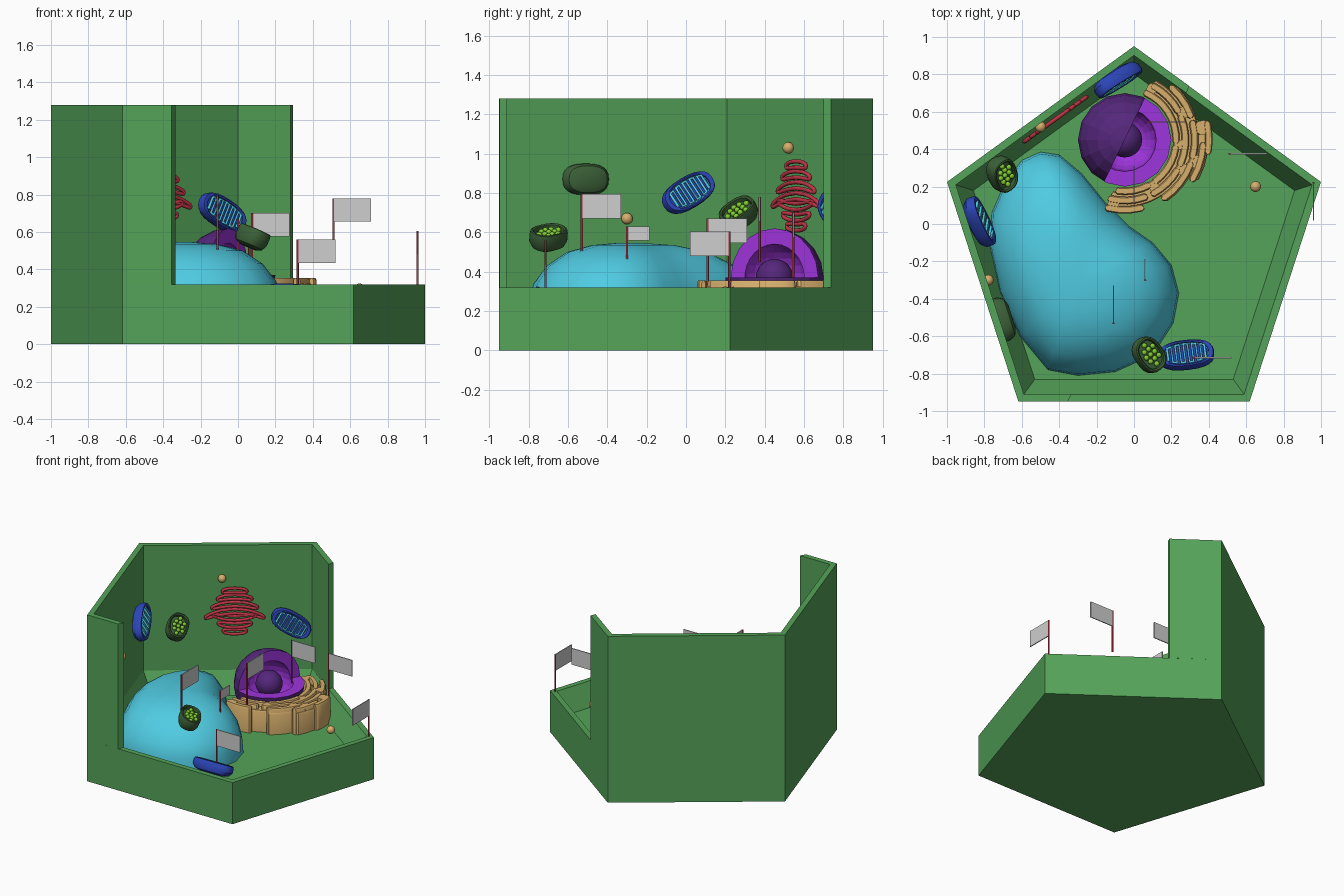
import bpy, bmesh, math
from math import sin, cos, pi, radians
from mathutils import Vector, Matrix

cube = bpy.data.objects.get("Cube")
if cube:
    bpy.data.objects.remove(cube, do_unlink=True)


def material(name, r, g, b):
    m = bpy.data.materials.new(name)
    m.use_nodes = True
    m.diffuse_color = (r, g, b, 1)
    m.node_tree.nodes["Principled BSDF"].inputs["Base Color"].default_value = (r, g, b, 1)
    return m


GREEN = material("wall green", .09, .37, .1)
CYAN = material("water cyan", .08, .6, .76)
PLUM = material("dark purple", .09, .02, .2)
PURPLE = material("bright purple", .34, .035, .72)
TAN = material("tan", .68, .43, .15)
RED = material("red", .52, .035, .06)
MOSS = material("dark green", .045, .12, .04)
LIME = material("lime", .22, .62, .03)
BLUE = material("deep blue", .025, .06, .48)
GREY = material("pale grey", .62, .62, .62)


def finish(name, bm, mats, matrix=None, smooth=True):
    bmesh.ops.recalc_face_normals(bm, faces=bm.faces)
    me = bpy.data.meshes.new(name)
    bm.to_mesh(me)
    bm.free()
    for m in mats:
        me.materials.append(m)
    if smooth:
        me.polygons.foreach_set("use_smooth", [True] * len(me.polygons))
        me.set_sharp_from_angle(angle=radians(35))
    ob = bpy.data.objects.new(name, me)
    bpy.context.collection.objects.link(ob)
    if matrix:
        ob.matrix_world = matrix
    return ob


def loft(name, rings, mats, matrix=None, caps=(True, True), smooth=True, closed=False):
    """Skin a list of closed rings; optionally join the last to the first."""
    bm = bmesh.new()
    loops = [[bm.verts.new(p) for p in ring] for ring in rings]
    pairs = list(zip(loops, loops[1:])) + ([(loops[-1], loops[0])] if closed else [])
    for a, b in pairs:
        for i in range(len(a)):
            j = (i + 1) % len(a)
            bm.faces.new((a[i], a[j], b[j], b[i]))
    if caps[0]:
        bm.faces.new(loops[0])
    if caps[1]:
        bm.faces.new(loops[-1])
    return finish(name, bm, mats, matrix, smooth)


def tube(name, points, radius, mat, matrix, cyclic):
    cu = bpy.data.curves.new(name, "CURVE")
    cu.dimensions = "3D"
    cu.bevel_depth, cu.bevel_resolution = radius, 2
    cu.use_fill_caps = True
    sp = cu.splines.new("POLY")
    sp.points.add(len(points) - 1)
    for p, co in zip(sp.points, points):
        p.co = (*co, 1)
    sp.use_cyclic_u = cyclic
    cu.materials.append(mat)
    ob = bpy.data.objects.new(name, cu)
    ob.matrix_world = matrix
    bpy.context.collection.objects.link(ob)


def frame(center, normal, along):
    z = Vector(normal).normalized()
    x = Vector(along)
    x = (x - z * x.dot(z)).normalized()
    m = Matrix((x, z.cross(x), z)).transposed().to_4x4()
    m.translation = center
    return m


def ball(name, center, r, mat, seg=20, scale=(1, 1, 1), matrix=Matrix(), smooth=True):
    bm = bmesh.new()
    bmesh.ops.create_uvsphere(bm, u_segments=seg, v_segments=seg * 2 // 3, radius=r)
    m = matrix @ Matrix.Translation(center) @ Matrix.Diagonal((*scale, 1))
    return finish(name, bm, [mat], m, smooth)


# Pentagonal tray with sloped inner edge
RIM, TOP, FLOOR = .32, 1.28, .16
R, CY = 1.051, -.1
def pentagon(s, z):
    return [(s * R * cos(radians(90 + 72 * i)), CY + s * R * sin(radians(90 + 72 * i)), z) for i in range(5)]

loft("cell_tray", [pentagon(1, 0), pentagon(1, RIM), pentagon(.953, RIM), pentagon(.859, FLOOR)],
     [GREEN], smooth=False)

# Tall wall round the left and back, ending on a slanted cut
outer, inner = pentagon(1, 0), pentagon(.953, 0)
out_path = [(-.355, -.95), outer[2], outer[1], outer[0], (.295, .738)]
in_path = [(-.335, -.91), inner[2], inner[1], inner[0], (.28, .70)]
wall = [[(*o[:2], RIM), (*o[:2], TOP), (*i[:2], TOP), (*i[:2], RIM)] for o, i in zip(out_path, in_path)]
loft("tall_wall", wall, [GREEN], smooth=False)

# Large vacuole: rounded dome over a hand-shaped outline
outline = [(-.5, .385), (-.6, .34), (-.69, .22), (-.76, .06), (-.77, -.12), (-.72, -.36),
           (-.61, -.6), (-.46, -.78), (-.3, -.81), (-.1, -.79), (.1, -.7), (.21, -.53),
           (.24, -.37), (.2, -.22), (.1, -.1), (-.03, -.01), (-.15, .11), (-.28, .27), (-.4, .37)]
profile = [(1, FLOOR), (.985, .26), (.93, .34), (.8, .43), (.6, .5), (.35, .535), (.12, .545)]
mid = Vector((-.3, -.3))
loft("vacuole", [[(*mid.lerp(Vector(p), s), z) for p in outline] for s, z in profile], [CYAN])

# Nucleus: ball with an open quarter and a hollow core
NC = Vector((-.05, .45, .37))
nucleus = ball("nucleus", NC, .25, PLUM, seg=16, smooth=False)
nucleus.data.materials.append(PURPLE)
bm = bmesh.new()
bmesh.ops.create_cube(bm, size=1, matrix=Matrix.Translation((.5, 0, .5)))
quarter = finish("quarter_cutter", bm, [PURPLE], Matrix.Translation(NC) @ Matrix.Rotation(radians(-26), 4, "Z"), False)
core = ball("core_cutter", NC, .17, PURPLE, smooth=False)
for cutter in (quarter, core):
    mod = nucleus.modifiers.new(cutter.name, "BOOLEAN")
    mod.operation, mod.object, mod.solver = "DIFFERENCE", cutter, "EXACT"
bpy.context.view_layer.update()
bpy.context.view_layer.objects.active = nucleus
for mod in list(nucleus.modifiers):
    bpy.ops.object.modifier_apply(modifier=mod.name)
for cutter in (quarter, core):
    bpy.data.objects.remove(cutter, do_unlink=True)
for f in nucleus.data.polygons:
    f.material_index = 0 if all((nucleus.data.vertices[v].co).length > .235 for v in f.vertices) \
        and f.normal.dot(f.center.normalized()) > .9 else 1
ball("nucleolus", NC, .095, PLUM)


# Folded membrane: rounded arc bars stepping outward round the nucleus
def arc_bar(name, r, a0, a1, width, z0, z1):
    n = max(3, int((a1 - a0) / 8))
    rings = []
    for i in range(-1, n + 2):
        end = i in (-1, n + 1)
        a = radians(a0 + (a1 - a0) * min(max(i, 0), n) / n + (-2 if i < 0 else 2 if i > n else 0))
        w, b = width / 2 * (.5 if end else 1), .012
        sect = [(-w, z0), (w, z0), (w, z1 - b), (w - b / 2, z1), (b / 2 - w, z1), (-w, z1 - b)]
        rings.append([(NC.x + (r + d) * cos(a), NC.y + (r + d) * sin(a), z) for d, z in sect])
    loft(name, rings, [TAN])

bars = [(.275, -98, -62), (.275, -54, -8), (.275, -2, 66), (.325, -104, -70), (.325, -62, -30),
        (.325, -24, 22), (.325, 28, 62), (.375, -104, -76), (.375, -56, -20), (.375, -14, 14),
        (.375, 20, 48), (.42, -30, -4), (.45, -8, 11)]
for k, (r, a0, a1) in enumerate(bars):
    arc_bar(f"membrane_fold_{k + 1}", r, a0, a1, .04, FLOOR, .355)
for k, (r, a0, a1, w) in enumerate([(.32, -102, 62, .08), (.37, -55, 45, .06), (.42, -28, 10, .06)]):
    arc_bar(f"membrane_bed_{k + 1}", r, a0, a1, w, FLOOR, .325)
for k, (r, a) in enumerate([(.3, -58), (.35, -27), (.3, -5), (.35, 25), (.4, -17), (.35, -100), (.3, 62), (.42, 9)]):
    arc_bar(f"membrane_link_{k + 1}", r, a - 3, a + 3, .08, FLOOR, .352)


# Oval organelle bodies: domed back, raised rim, sunken face
def oval(a, b, z, n=24):
    pts = []
    for i in range(n):
        c, s = cos(2 * pi * i / n), sin(2 * pi * i / n)
        pts.append((a * math.copysign(abs(c) ** .8, c), b * math.copysign(abs(s) ** .8, s), z))
    return pts

def pod(name, m, a, b, d, shell):
    steps = [(.55, -1), (.85, -.75), (1, -.2), (1, .5), (.96, .85), (.88, .9), (.8, .8), (.78, .4)]
    loft(name, [oval(a * s, b * s, d * z) for s, z in steps], [shell], m)

def mitochondrion(name, center, normal, along):
    m = frame(center, normal, along)
    pod(name, m, .15, .08, .045, BLUE)
    loft(name + "_lining", [oval(.122, .064, .03), oval(.115, .058, .023)], [CYAN], m, (False, False))
    path = []
    for i in range(10):
        x = -.1 + .2 * i / 9
        h = .055 * (1 - (x / .14) ** 2) ** .5
        path += [(x, h, .032), (x, -h, .032)][::1 if i % 2 else -1]
    tube(name + "_folds", path, .008, CYAN, m, False)

def chloroplast(name, center, normal, along, a=.1, b=.075):
    m = frame(center, normal, along)
    pod(name, m, a, b, .055, MOSS)
    for i in range(-2, 3):
        for j in (-1, 0, 1):
            if abs(i) + abs(j) < 3:
                ball(name + "_grain", (i * .03, j * .03 + (i % 2) * .008, .034), .015, LIME, 10, (1, 1, .9), m)

mitochondrion("back_mitochondrion", (-.09, .775, .7), (.58, -.81, .15), (.7, .5, -.5))
mitochondrion("left_mitochondrion", (-.83, .01, .8), (.95, .3, .3), (-.27, .81, .5))
mitochondrion("floor_mitochondrion", (.28, -.705, .255), (0, .45, .9), (1, .14, 0))
chloroplast("back_chloroplast", (-.71, .27, .69), (.6, -.3, .7), (.25, -.65, -.4))
chloroplast("wall_chloroplast", (-.705, -.51, .87), (-.95, -.3, 0), (-.31, .95, 0), .12, .08)
chloroplast("front_chloroplast", (.075, -.7, .57), (.4, .05, .9), (.6, -.75, 0))

# Stacked loops on the back left wall
stack = frame((-.42, .56, .78), (.584, -.812, 0), (.812, .584, 0))
for k, (h, w) in enumerate([(.165, .085), (.115, .12), (.06, .16), (.005, .205), (-.05, .15), (-.105, .115), (-.155, .08)]):
    bend = -1.2 if h > 0 else 1.2
    pts = []
    for i in range(28):
        c, s = cos(2 * pi * i / 28), sin(2 * pi * i / 28)
        x = w * math.copysign(abs(c) ** .6, c)
        pts.append((x, h + bend * x * x + .016 * math.copysign(abs(s) ** .6, s), 0))
    tube(f"stack_loop_{k + 1}", pts, .011, RED, stack, True)

# Small loose balls
for k, p in enumerate([(-.5, .52, 1.03), (.65, .2, .295), (-.78, -.3, .67)]):
    ball(f"vesicle_{k + 1}", p, .029, TAN)

# Flags: pole position, foot, top, plate direction and size
flags = [(.075, .545, .37, .7, (1, 0), 1), (.32, -.715, .28, .56, (1, 0), 1),
         (.51, .375, .45, .78, (1, 0), 1), (.96, .22, .31, .605, (0, -1), 1),
         (-.11, -.53, .5, .795, (0, 1), 1), (0, .11, .33, .67, (0, 1), 1),
         (.06, -.3, .45, .63, (0, 1), .57)]
for k, (x, y, z0, z1, (dx, dy), s) in enumerate(flags):
    tube(f"flag_pole_{k + 1}", [(x, y, z0), (x, y, z1)], .006, RED, Matrix(), False)
    w, h = .2 * s, .125 * s
    bm = bmesh.new()
    size = Matrix.Diagonal((w if dx else .007, w if dy else .007, h, 1))
    bmesh.ops.create_cube(bm, size=1, matrix=size)
    finish(f"flag_plate_{k + 1}", bm, [GREY], Matrix.Translation((x + dx * w / 2, y + dy * w / 2, z1 - h / 2)), False)
